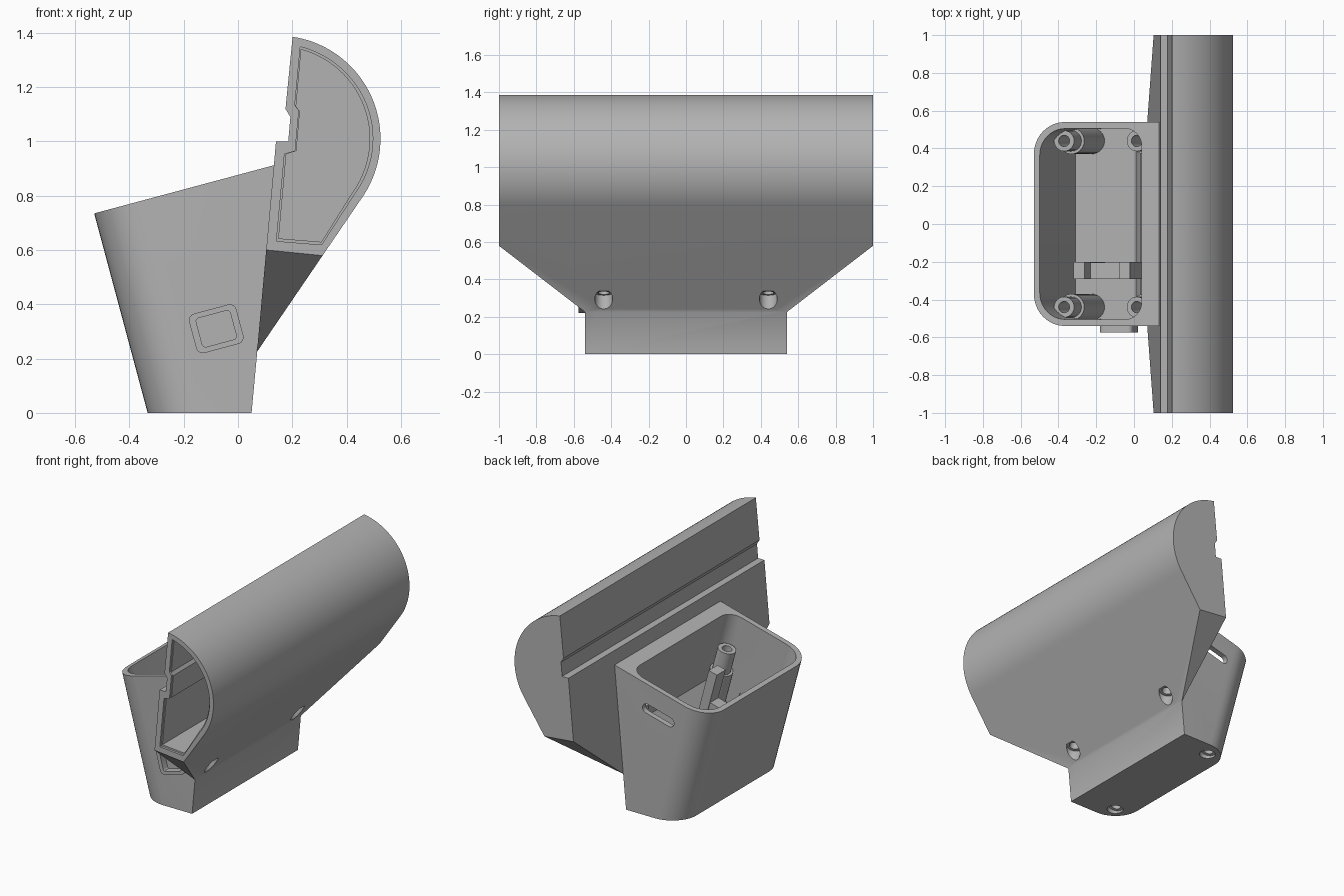
import bpy, bmesh, math
from mathutils import Vector as V

if "Cube" in bpy.data.objects:
    bpy.data.objects.remove(bpy.data.objects["Cube"])

grey = bpy.data.materials.new("plain grey")
grey.diffuse_color = (0.45, 0.45, 0.45, 1)
grey.use_nodes = True
grey.node_tree.nodes["Principled BSDF"].inputs["Base Color"].default_value = grey.diffuse_color

T = math.radians(15)                                   # lean of the box
U, W = V((math.cos(T), 0, math.sin(T))), V((-math.sin(T), 0, math.cos(T)))
X, Y, Z = V((1, 0, 0)), V((0, 1, 0)), V((0, 0, 1))


def prism(name, pts, origin, a, b, sweep):
    """Extrude a 2D outline, drawn on axes a and b, along sweep."""
    bm = bmesh.new()
    o = V(origin)
    lo = [bm.verts.new(o + a * p + b * q) for p, q in pts]
    hi = [bm.verts.new(v.co + sweep) for v in lo]
    bm.faces.new(lo)
    bm.faces.new(hi[::-1])
    for i in range(len(lo)):
        j = (i + 1) % len(lo)
        bm.faces.new((lo[j], lo[i], hi[i], hi[j]))
    bmesh.ops.recalc_face_normals(bm, faces=bm.faces)
    me = bpy.data.meshes.new(name)
    bm.to_mesh(me)
    bm.free()
    me.materials.append(grey)
    ob = bpy.data.objects.new(name, me)
    bpy.context.collection.objects.link(ob)
    return ob


def side(name, pts, y0, y1):
    return prism(name, pts, (0, y0, 0), X, Z, Y * (y1 - y0))


def boolean(ob, tool, op, keep=False):
    m = ob.modifiers.new("b", "BOOLEAN")
    m.object, m.operation, m.solver = tool, op, "EXACT"
    bpy.context.view_layer.update()
    me = bpy.data.meshes.new_from_object(ob.evaluated_get(bpy.context.evaluated_depsgraph_get()))
    ob.modifiers.clear()
    ob.data = me
    if not keep:
        bpy.data.objects.remove(tool)


def arc(cx, cy, r, a0, a1, n):
    return [(cx + r * math.cos(math.radians(a0 + (a1 - a0) * i / n)),
             cy + r * math.sin(math.radians(a0 + (a1 - a0) * i / n))) for i in range(n + 1)]


def round_rect(x0, x1, y0, y1, rl, rr, n=10):
    return (arc(x0 + rl, y0 + rl, rl, 180, 270, n) + arc(x1 - rr, y0 + rr, rr, 270, 360, n)
            + arc(x1 - rr, y1 - rr, rr, 0, 90, n) + arc(x0 + rl, y1 - rl, rl, 90, 180, n))


def tube(name, origin, r, length):
    return prism(name, arc(0, 0, r, 0, 345, 23), origin, U, Y, W * length)


# Long rounded shell with a stepped back
body = side("body", arc(.145, 1.01, .38, 81.5, -34, 40) +
            [(.07, .225), (.14, 1.0), (.185, 1.0), (.193, 1.09), (.175, 1.12)], -1, 1)
# Sloping lower corners at both ends
for s in (-1, 1):
    cut = prism("corner_cutter", [(s * 1.2, .775), (s * .5, .2), (s * .5, -.2), (s * 1.2, -.2)],
                (-.3, 0, .03), Y, Z, V((1, 0, -.1)))
    boolean(body, cut, "DIFFERENCE")

# Leaning box with rounded outer corners
P = V((-.53, 0, .735))
box = prism("box", round_rect(0, .9, -.54, .54, .17, .01), P - W * 1.2, U, Y, W * 1.2)
boolean(box, side("box_limit", [(-.9, 0), (.05, 0), (.075, .27), (.15, 1.04), (.15, 1.4), (-.9, 1.4)],
                  -.8, .8), "INTERSECT")
boolean(body, box, "UNION")

# Raised frame around the side port
PORT = (-.08, -.575, .31)
boolean(body, prism("port_frame", round_rect(-.09, .09, -.075, .075, .025, .025, 4), PORT, U, W, Y * .06),
        "UNION")
hull = body.copy()
hull.data = body.data.copy()
bpy.context.collection.objects.link(hull)

# Shell cavity, open at the front end, with a shallow seat for a cover
cavity = arc(.145, 1.01, .34, 75, -36, 40) + [
    (.307, .63), (.15, .643), (.178, .954), (.215, .965), (.228, 1.11), (.214, 1.13)]
boolean(body, side("shell_cavity", cavity, -1.1, .96), "DIFFERENCE")
seat = [(.29 + (x - .29) * 1.06, .98 + (z - .98) * 1.03) for x, z in cavity]
boolean(body, side("cover_seat", seat, -1.1, -.985), "DIFFERENCE")

# Box cavity
inside = prism("box_cavity", round_rect(.032, .59, -.505, .505, .14, .09), P - W * 1.2, U, Y, W * 1.5)
boolean(inside, side("cavity_limit", [(-.9, .04), (.01, .04), (.035, .25), (.26, .58), (.26, 1.6), (-.9, 1.6)],
                     -.8, .8), "INTERSECT")
boolean(body, inside, "DIFFERENCE")

# Port opening in the front wall and slot in the back wall
boolean(body, prism("port_hole", round_rect(-.065, .065, -.055, .055, .012, .012, 3), (-.08, -.7, .31),
                    U, W, Y * .3), "DIFFERENCE")
boolean(body, prism("slot_hole", round_rect(-.115, .115, -.03, .03, .029, .029, 6), (-.18, .4, .67),
                    U, W, Y * .3), "DIFFERENCE")

# Stepped screw posts, trimmed to the outer form, then bored through
tops = [V((x, s * .44, z)) for s in (-1, 1) for x, z in ((-.37, .57), (.015, .675))]
for t in tops:
    for r, drop in ((.055, 0), (.07, .15)):
        post = tube("post", t - W * .9, r, .9 - drop)
        boolean(post, hull, "INTERSECT", keep=True)
        boolean(body, post, "UNION")
for t in tops:
    boolean(body, tube("bore", t - W * .9, .03, 1.0), "DIFFERENCE")
    # Wide screw head recess from below
    depth = .36 if t.x > -.1 else .56
    boolean(body, tube("head_recess", t - W * .9, .048, .9 - depth), "DIFFERENCE")
bpy.data.objects.remove(hull)
body.name = "housing"

# Holder behind the port: low plate and two uprights
M = V((-.08, -.29, .31))
holder = [prism("holder_plate", [(-.16, -.27), (.14, -.27), (.14, .1), (-.16, .1)], M, U, W, Y * .085)]
for name, u, top in (("holder_upright_left", -.19, .22), ("holder_upright_right", .08, .3)):
    holder.append(prism(name, [(u, -.2), (u + .06, -.2), (u + .06, top), (u, top)], M, U, W, Y * .09))
for h in holder:
    boolean(h, side("floor_limit", [(-.6, .02), (.025, .02), (.05, .3), (.2, .53), (.2, 1.2), (-.6, 1.2)],
                    -.6, .6), "INTERSECT")
# Flat insert closing the port
prism("port_insert", round_rect(-.066, .066, -.056, .056, .012, .012, 3), (-.08, -.53, .31), U, W, Y * .02)

for ob in bpy.context.collection.objects:
    ob.data.materials.clear()
    ob.data.materials.append(grey)
    bpy.ops.object.select_all(action="DESELECT")
    ob.select_set(True)
    bpy.context.view_layer.objects.active = ob
    bpy.ops.object.shade_smooth_by_angle(angle=math.radians(30))
